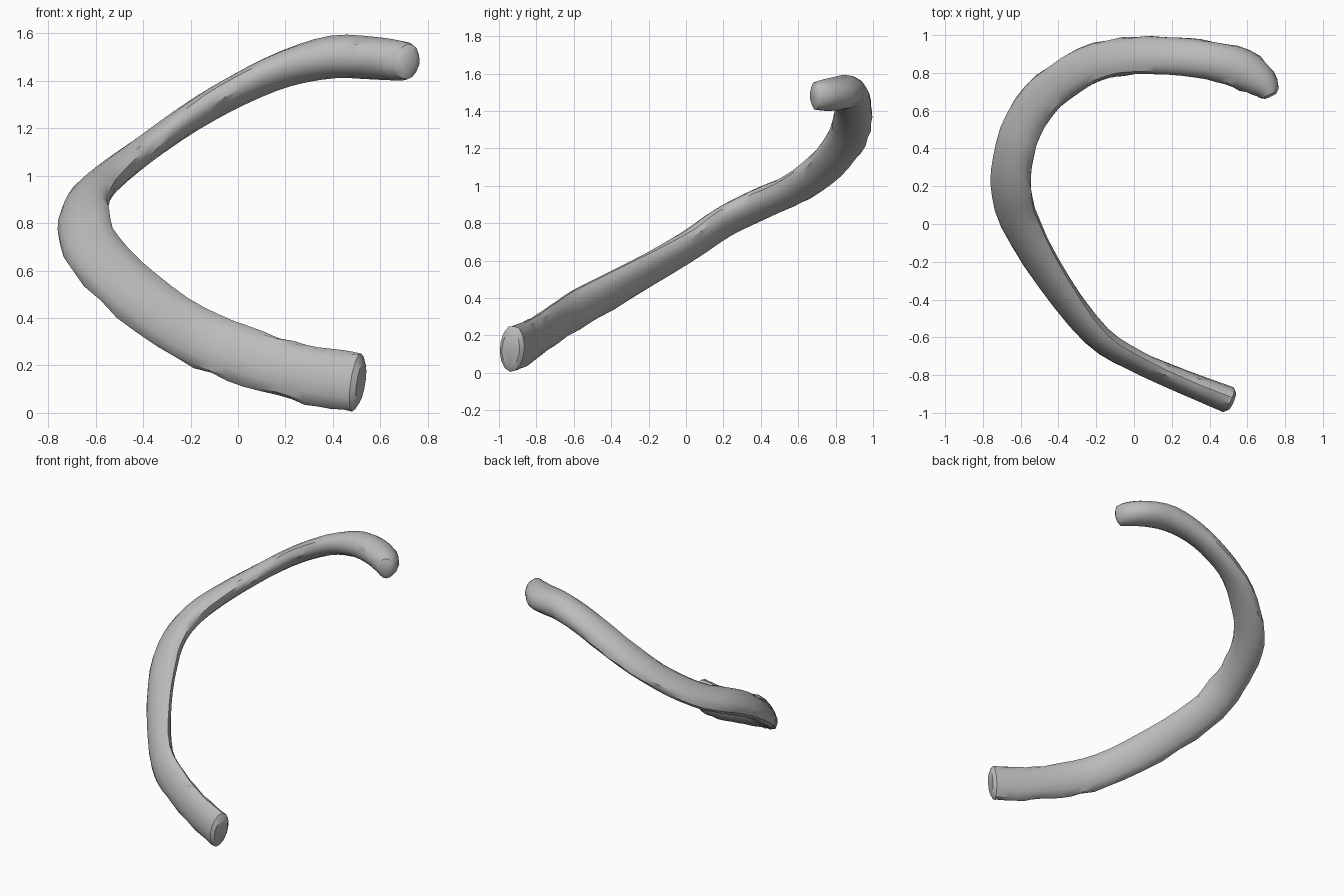
import bpy, bmesh, math, random
from mathutils import Vector

cube = bpy.data.objects.get("Cube")
if cube:
    bpy.data.objects.remove(cube, do_unlink=True)

random.seed(4)
SIDES = 14        # points around the section
STEPS = 3         # rings per path segment

# Bone centreline: x, y, z, section width, section thickness, twist in degrees
STATIONS = [
    (0.5, -0.93, 0.13, 0.25, 0.14, 8),
    (0.36, -0.875, 0.15, 0.25, 0.13, 8),
    (0.2, -0.81, 0.185, 0.24, 0.12, 10),
    (0.0, -0.72, 0.25, 0.24, 0.11, 14),
    (-0.2, -0.59, 0.335, 0.24, 0.12, 20),
    (-0.43, -0.3, 0.495, 0.24, 0.12, 34),
    (-0.6, 0.0, 0.67, 0.24, 0.13, 48),
    (-0.65, 0.2, 0.805, 0.24, 0.13, 57),
    (-0.63, 0.4, 0.905, 0.23, 0.14, 63),
    (-0.55, 0.59, 0.99, 0.225, 0.13, 67),
    (-0.4, 0.745, 1.105, 0.22, 0.12, 70),
    (-0.2, 0.855, 1.245, 0.215, 0.12, 70),
    (0.0, 0.89, 1.36, 0.21, 0.13, 72),
    (0.2, 0.89, 1.45, 0.21, 0.15, 76),
    (0.4, 0.865, 1.5, 0.21, 0.18, 82),
    (0.57, 0.82, 1.495, 0.22, 0.18, 82),
    (0.68, 0.745, 1.485, 0.17, 0.17, 82),
    (0.715, 0.69, 1.48, 0.11, 0.15, 82),
]


def catmull(rows, i, t):
    """Smoothly interpolate every column between row i and the next."""
    last = len(rows) - 1
    quads = zip(rows[max(i - 1, 0)], rows[i], rows[i + 1], rows[min(i + 2, last)])
    return [b + t / 2 * (c - a + t * (2 * a - 5 * b + 4 * c - d + t * (3 * (b - c) + d - a)))
            for a, b, c, d in quads]


def section(bm, row, tangent, scale):
    """Flattened oval ring, leaning from upright toward the inside of the curve."""
    centre = Vector(row[:3])
    width, thick, twist = row[3] / 2, row[4] / 2, math.radians(row[5])
    inward = tangent.cross(Vector((0, 0, 1))).normalized()
    if inward.dot(Vector((0.3, 0, centre.z)) - centre) < 0:
        inward.negate()
    up = tangent.cross(inward).normalized()
    if up.z < 0:
        up.negate()
    wide = up * math.cos(twist) + inward * math.sin(twist)
    flat = up * math.sin(twist) - inward * math.cos(twist)
    ring = []
    for k in range(SIDES):
        angle = math.tau * k / SIDES
        c, s = math.cos(angle), math.sin(angle)
        rough = 1 + random.uniform(-0.05, 0.05) * abs(c) ** 3   # worn narrow edges
        ring.append(bm.verts.new(centre + (wide * c * width * rough
                                           + flat * s * thick) * scale))
    return ring


# Sample the path, then add narrowed rings for the rounded ends
rows = [catmull(STATIONS, i, k / STEPS)
        for i in range(len(STATIONS) - 1) for k in range(STEPS)]
rows.append(list(STATIONS[-1]))
points = [Vector(r[:3]) for r in rows]
tangents = [(points[min(i + 1, len(points) - 1)] - points[max(i - 1, 0)]).normalized()
            for i in range(len(points))]


def end_ring(index, offset):
    moved = points[index] + tangents[index] * offset
    return list(moved) + rows[index][3:]


rings = [(end_ring(0, -0.02), tangents[0], 0.72)]
rings += [(r, t, 1) for r, t in zip(rows, tangents)]
rings.append((end_ring(-1, 0.015), tangents[-1], 0.6))

# Curved bone
bm = bmesh.new()
loops = [section(bm, *args) for args in rings]
for a, b in zip(loops, loops[1:]):
    for k in range(SIDES):
        n = (k + 1) % SIDES
        bm.faces.new((a[k], a[n], b[n], b[k]))
bm.faces.new(loops[0])
bm.faces.new(loops[-1])
bmesh.ops.recalc_face_normals(bm, faces=bm.faces)
mesh = bpy.data.meshes.new("rib_bone")
bm.to_mesh(mesh)
bm.free()
bone = bpy.data.objects.new("rib_bone", mesh)
bpy.context.collection.objects.link(bone)

# Plain grey surface
grey = bpy.data.materials.new("bone_grey")
grey.use_nodes = True
colour = (0.5, 0.5, 0.5, 1)
grey.diffuse_color = colour
grey.node_tree.nodes["Principled BSDF"].inputs["Base Color"].default_value = colour
mesh.materials.append(grey)

bpy.ops.object.select_all(action="DESELECT")
bone.select_set(True)
bpy.context.view_layer.objects.active = bone
bpy.ops.object.shade_smooth_by_angle(angle=math.radians(35))
